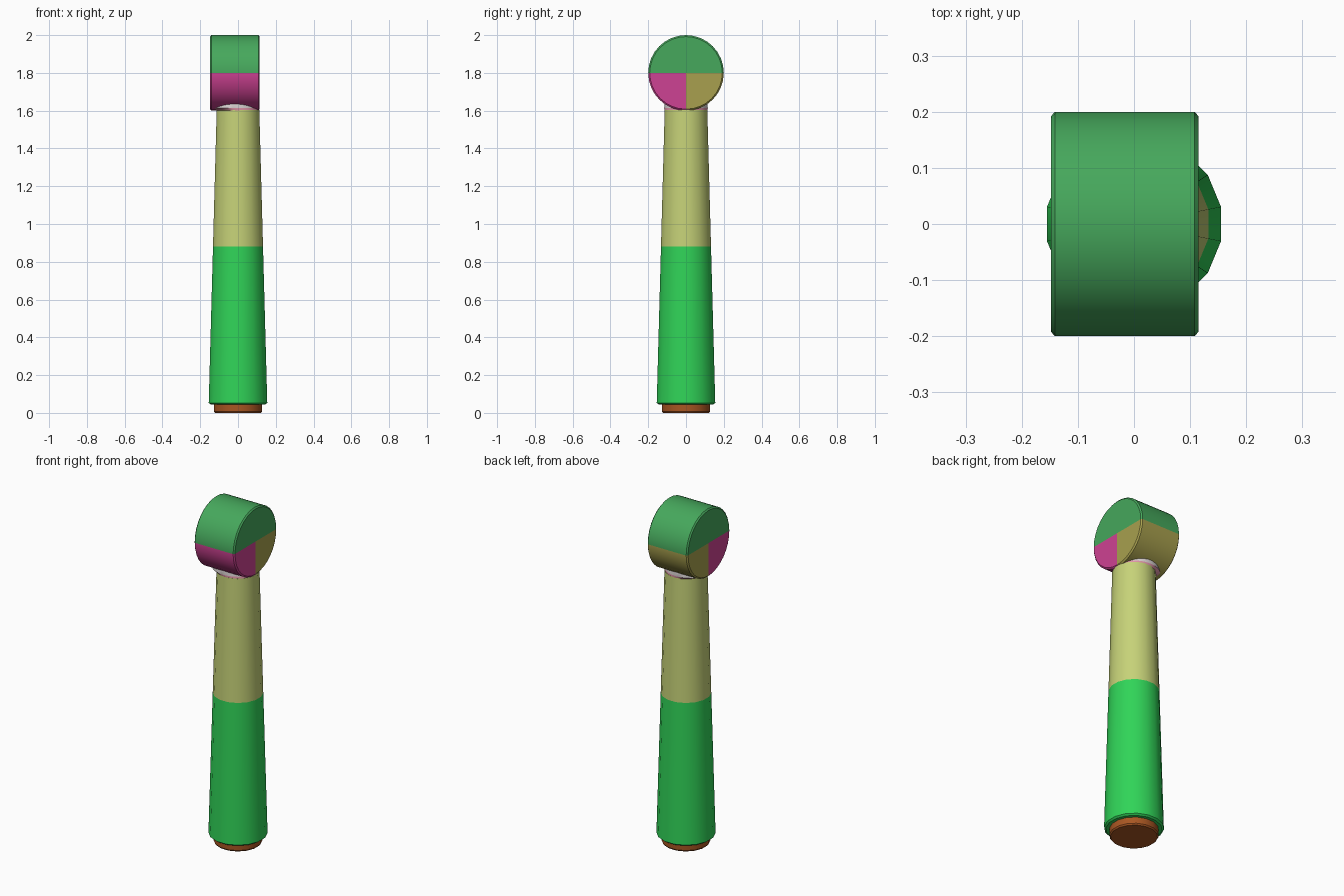
import bpy, bmesh, math

cube = bpy.data.objects.get("Cube")
if cube:
    bpy.data.objects.remove(cube, do_unlink=True)


def linear(c):
    c /= 255
    return c / 12.92 if c <= 0.04045 else ((c + 0.055) / 1.055) ** 2.4


def material(name, *rgb):
    m = bpy.data.materials.new(name)
    col = (*[linear(c) for c in rgb], 1)
    m.use_nodes = True
    m.diffuse_color = col
    m.node_tree.nodes["Principled BSDF"].inputs["Base Color"].default_value = col
    return m


leaf = material("leaf green", 70, 168, 92)
magenta = material("magenta", 206, 66, 147)
olive = material("olive", 168, 160, 78)
lime = material("pale lime", 198, 210, 120)
bright = material("bright green", 48, 212, 88)
brown = material("orange brown", 168, 86, 34)
pink = material("pink", 226, 150, 170)
white = material("off white", 222, 214, 214)


def loft(name, rings, sides, mats, pick=lambda c: 0, axis="z", turn=0.5, angle=30):
    """Rings are (position, radius a, radius b, offset); both ends are closed with a fan."""
    bm = bmesh.new()
    loops = []
    for pos, ra, rb, off in rings:
        loop = []
        for i in range(sides):
            t = 2 * math.pi * (i + turn) / sides
            a, b = off + ra * math.cos(t), rb * math.sin(t)
            loop.append(bm.verts.new((a, b, pos) if axis == "z" else (pos, a, b)))
        loops.append(loop)
    for lo, hi in zip(loops, loops[1:]):
        for i in range(sides):
            j = (i + 1) % sides
            bm.faces.new((lo[i], lo[j], hi[j], hi[i]))
    for loop, (pos, ra, rb, off) in ((loops[0], rings[0]), (loops[-1], rings[-1])):
        mid = bm.verts.new((off, 0, pos) if axis == "z" else (pos, off, 0))
        for i in range(sides):
            bm.faces.new((loop[i], loop[(i + 1) % sides], mid))
    bmesh.ops.recalc_face_normals(bm, faces=bm.faces)
    for f in bm.faces:
        f.material_index = pick(f.calc_center_median())
    mesh = bpy.data.meshes.new(name)
    bm.to_mesh(mesh)
    bm.free()
    for m in mats:
        mesh.materials.append(m)
    ob = bpy.data.objects.new(name, mesh)
    bpy.context.collection.objects.link(ob)
    bpy.ops.object.select_all(action="DESELECT")
    ob.select_set(True)
    bpy.context.view_layer.objects.active = ob
    bpy.ops.object.shade_smooth_by_angle(angle=math.radians(angle))
    return ob


def circle(z, r):
    return (z, r, r, 0)


# Base plug under the handle
loft("base_plug", [circle(0, 0.124), circle(0.008, 0.13), circle(0.06, 0.13)], 16, [brown])

# Tapered handle: grip below, shaft above
loft("handle", [circle(0.045, 0.148), circle(0.053, 0.158), circle(0.88, 0.135),
                circle(1.603, 0.115)], 16, [bright, lime], lambda c: int(c.z > 0.88))

# Collar flaring from the handle to the wider head
loft("collar", [(1.6, 0.113, 0.113, 0), (1.613, 0.13, 0.116, -0.017),
                (1.636, 0.13, 0.114, -0.017)],
     32, [pink, white], lambda c: int(c.z > 1.613))


# Round head lying along x, coloured by sector
def sector(c):
    if c.z > 0:
        return 0
    return 1 if c.y < 0 else 2


head = loft("head", [(-0.148, 0.192, 0.192, 0), (-0.141, 0.2, 0.2, 0),
                     (0.108, 0.2, 0.2, 0), (0.115, 0.192, 0.192, 0)],
            32, [leaf, magenta, olive], sector, axis="x", turn=0)
head.location.z = 1.8
